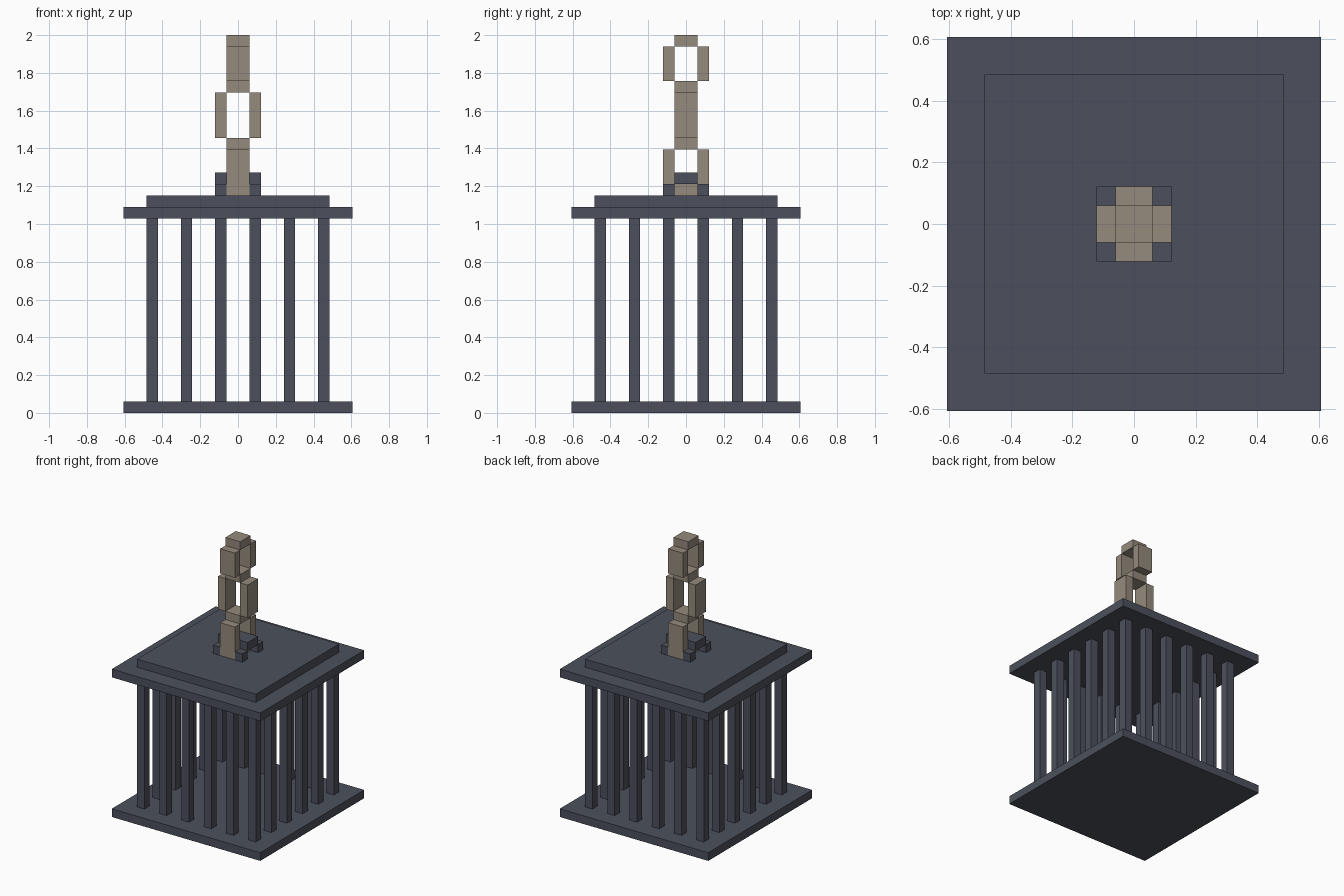
import bpy
import bmesh
from mathutils import Matrix, Vector

if "Cube" in bpy.data.objects:
    bpy.data.objects.remove(bpy.data.objects["Cube"])

U = 2 / 33  # the model sits on a regular grid, 33 cells tall


def material(name, rgb):
    m = bpy.data.materials.new(name)
    m.diffuse_color = (*rgb, 1)
    m.use_nodes = True
    m.node_tree.nodes["Principled BSDF"].inputs["Base Color"].default_value = m.diffuse_color
    return m


IRON = material("dark iron", (0.072, 0.081, 0.107))
CHAIN = material("weathered tan", (0.300, 0.254, 0.205))


def part(name, mat, boxes):
    """One object from boxes given as (x0, x1, y0, y1, z0, z1) in grid cells."""
    bm = bmesh.new()
    for x0, x1, y0, y1, z0, z1 in boxes:
        centre = Vector((x0 + x1, y0 + y1, z0 + z1)) * U / 2
        size = Vector((x1 - x0, y1 - y0, z1 - z0)) * U
        bmesh.ops.create_cube(bm, size=1, matrix=Matrix.Translation(centre) @ Matrix.Diagonal((*size, 1)))
    mesh = bpy.data.meshes.new(name)
    bm.to_mesh(mesh)
    bm.free()
    mesh.materials.append(mat)
    obj = bpy.data.objects.new(name, mesh)
    bpy.context.collection.objects.link(obj)


def slab(half, z0, z1):
    return (-half, half, -half, half, z0, z1)


# Cage floor and stepped roof
part("cage_floor", IRON, [slab(10, 0, 1)])
part("cage_roof", IRON, [slab(10, 17, 18)])
part("roof_step", IRON, [slab(8, 18, 19)])

# Bars around the perimeter, six per side
steps = range(-8, 8, 3)
part("cage_bars", IRON, [(x, x + 1, y, y + 1, 1, 17)
                         for x in steps for y in steps
                         if x in (-8, 7) or y in (-8, 7)])

# Bracket holding the chain: four feet and a cross bar
part("bracket_feet", IRON, [(x, x + 1, y, y + 1, 19, 20) for x in (-2, 1) for y in (-2, 1)])
part("bracket_bar", IRON, [(-2, 2, -1, 1, 20, 21)])

# Chain: side pieces of each link, alternating direction, joined by blocks
part("lower_link_sides", CHAIN, [(-1, 1, y, y + 1, 19, 23) for y in (-2, 1)])
part("middle_link_sides", CHAIN, [(x, x + 1, -1, 1, 24, 28) for x in (-2, 1)])
part("upper_link_sides", CHAIN, [(-1, 1, y, y + 1, 29, 32) for y in (-2, 1)])
for name, z in (("link_base", 19), ("lower_joint", 23), ("upper_joint", 28), ("chain_top", 32)):
    part(name, CHAIN, [(-1, 1, -1, 1, z, z + 1)])
